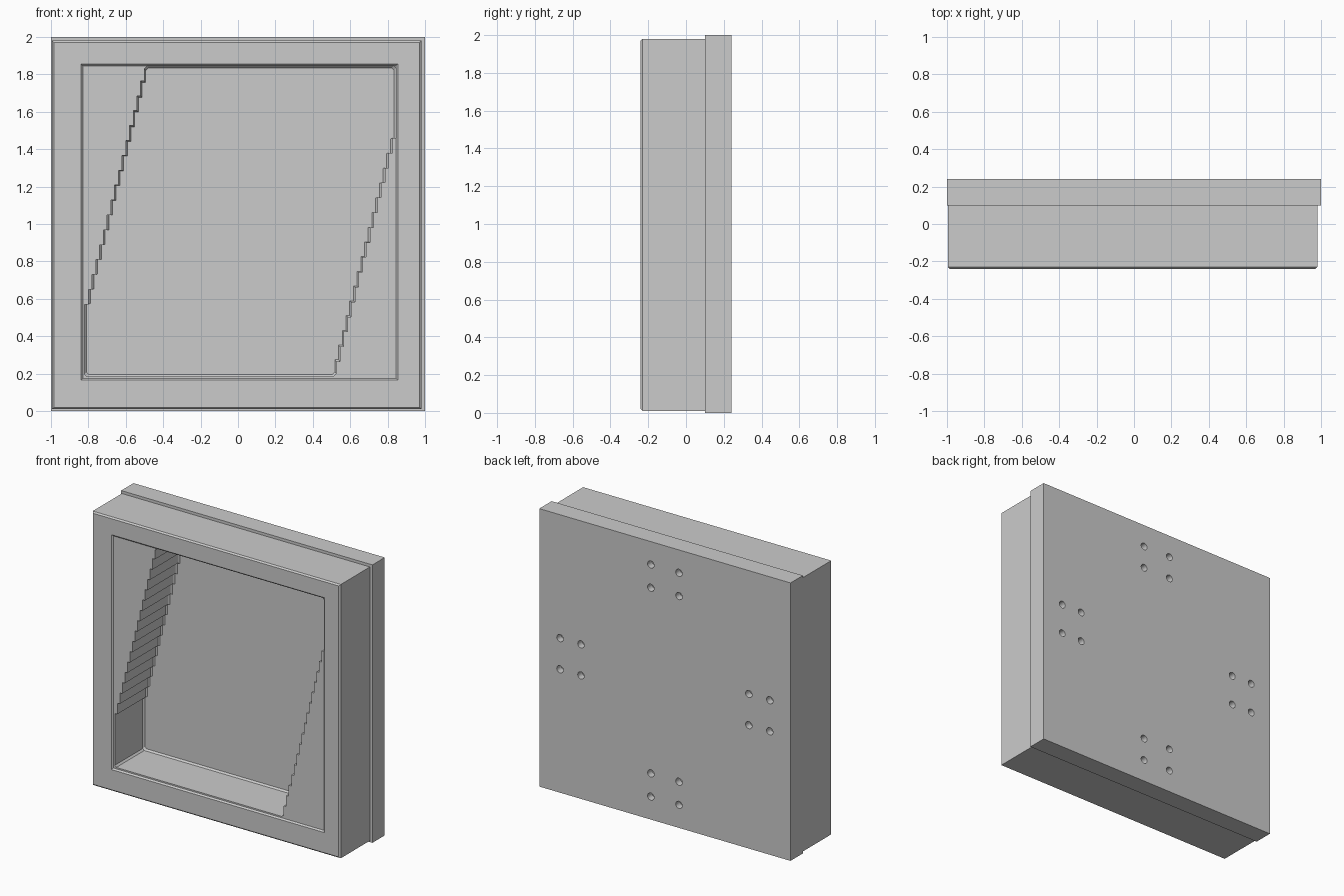
import bpy, bmesh

if "Cube" in bpy.data.objects:
    bpy.data.objects.remove(bpy.data.objects["Cube"])


def make_object(name, bm):
    bmesh.ops.recalc_face_normals(bm, faces=bm.faces)
    mesh = bpy.data.meshes.new(name)
    bm.to_mesh(mesh)
    bm.free()
    obj = bpy.data.objects.new(name, mesh)
    bpy.context.collection.objects.link(obj)
    return obj


def loft(name, rings):
    """Solid through closed (x, z) outlines, each given with its y position."""
    bm = bmesh.new()
    loops = [[bm.verts.new((x, y, z)) for x, z in pts] for y, pts in rings]
    for a, b in zip(loops, loops[1:]):
        n = len(a)
        for i in range(n):
            bm.faces.new((a[i], a[(i + 1) % n], b[(i + 1) % n], b[i]))
    bm.faces.new(loops[0])
    bm.faces.new(loops[-1][::-1])
    return make_object(name, bm)


def rect(x0, x1, z0, z1, inset=0.0):
    x0, x1, z0, z1 = x0 + inset, x1 - inset, z0 + inset, z1 - inset
    return [(x0, z0), (x0, z1), (x1, z1), (x1, z0)]


def cut(target, cutter):
    mod = target.modifiers.new("cut", 'BOOLEAN')
    mod.operation = 'DIFFERENCE'
    mod.solver = 'EXACT'
    mod.object = cutter
    bpy.context.view_layer.objects.active = target
    bpy.ops.object.modifier_apply(modifier=mod.name)
    bpy.data.objects.remove(cutter, do_unlink=True)


# Front frame with a chamfered front edge
outer = (-0.995, 0.98, 0.01, 1.98)
frame = loft("front_frame", [(-0.24, rect(*outer, 0.01)),
                             (-0.23, rect(*outer)),
                             (0.10, rect(*outer))])

# Shallow chamfered recess in the front face
rim = (-0.85, 0.865, 0.155, 1.865)
cut(frame, loft("recess_cutter", [(-0.25, rect(*rim)),
                                  (-0.23, rect(*rim, 0.02))]))

# Slanted opening with stepped sides: half an outline, turned half round
CX, CZ, STEPS = 0.0125, 1.015, 16
left, low, start, top = -0.82, 0.185, 0.57, 1.845
half = [(left + 0.012, low), (left, low + 0.012), (left, start)]
for i in range(STEPS):
    x = left + 0.02 * (i + 1)
    half.append((x, start + (top - start) * i / STEPS))
    half.append((x, start + (top - start) * (i + 1) / STEPS))
half[-1] = (x, top - 0.015)
half.append((x + 0.015, top))
opening = half + [(2 * CX - x, 2 * CZ - z) for x, z in half]
# the opening narrows slightly where it meets the back plate
floor = [(CX + (x - CX) * 0.987, CZ + (z - CZ) * 0.987) for x, z in opening]
cut(frame, loft("opening_cutter", [(-0.3, opening), (0.088, opening),
                                   (0.10, floor), (0.12, floor)]))

# Back plate
plate = loft("back_plate", [(0.10, rect(-1, 1, 0, 2)),
                            (0.24, rect(-1, 1, 0, 2))])

# Four groups of four blind holes in the back
near, far, side = 0.668, 0.835, 0.112
spots = []
for d in (near, far, -near, -far):
    for s in (side, -side):
        spots += [(d, 1 + s), (s, 1 + d)]
bpy.ops.mesh.primitive_cylinder_add(vertices=24, radius=0.026, depth=0.1,
                                    location=(0, 0, 0))
template = bpy.context.object
bm = bmesh.new()
for x, z in spots:
    before = set(bm.verts)
    bm.from_mesh(template.data)
    for v in set(bm.verts) - before:
        # turn the cylinder along y and move it into place
        v.co = (v.co.x + x, v.co.z + 0.24, z - v.co.y)
bpy.data.objects.remove(template, do_unlink=True)
cut(plate, make_object("hole_cutter", bm))

for obj in (frame, plate):
    bpy.ops.object.select_all(action='DESELECT')
    obj.select_set(True)
    bpy.context.view_layer.objects.active = obj
    bpy.ops.object.shade_flat()
